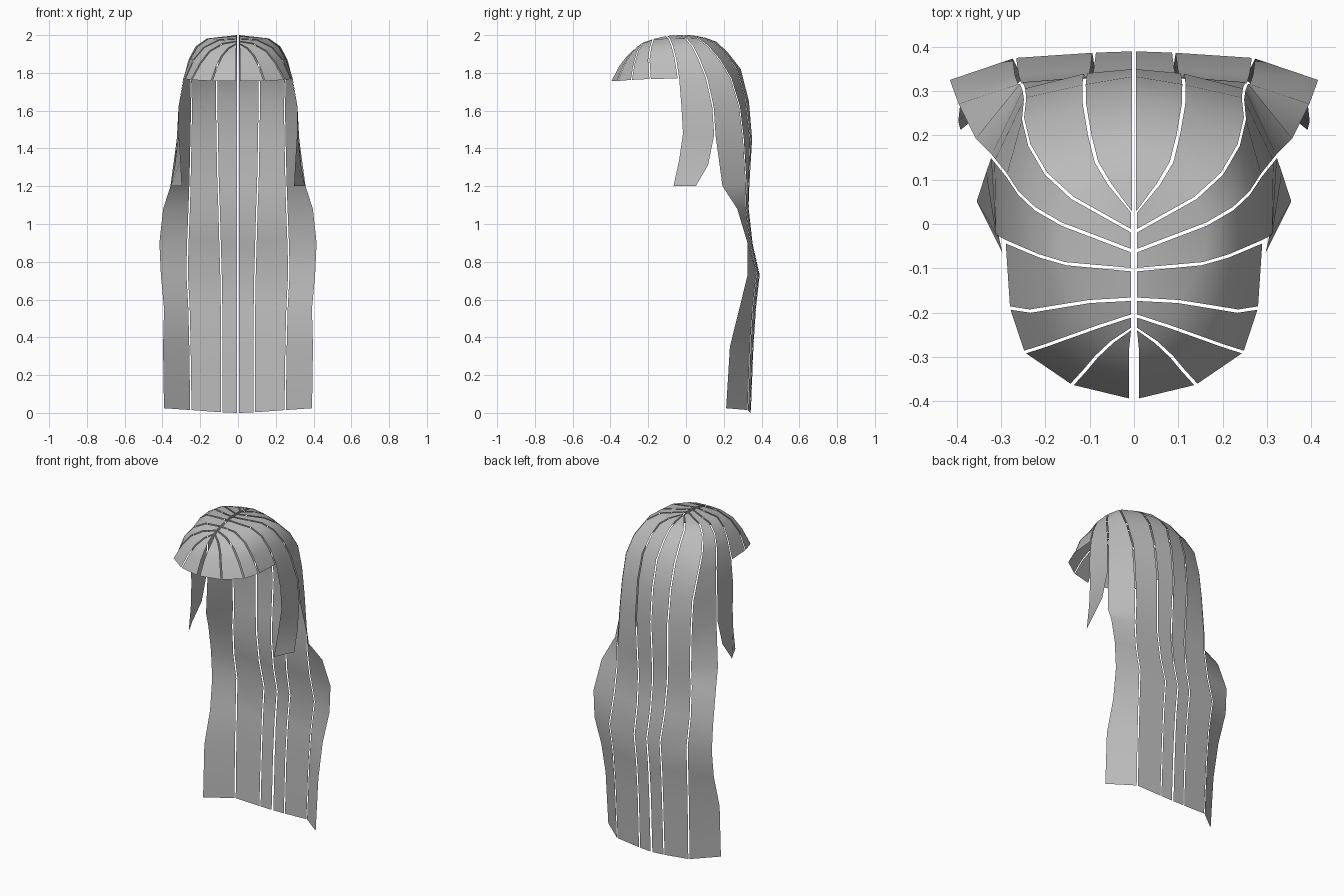
import bpy
from mathutils import Vector

cube = bpy.data.objects.get("Cube")
if cube:
    bpy.data.objects.remove(cube, do_unlink=True)

GAP = 0.004      # how far each lock is pulled in from its seam
PARTING = 0.007  # half width of the centre parting

hair = bpy.data.materials.new("hair_grey")
hair.use_nodes = True
hair_colour = (0.5, 0.5, 0.5, 1)
hair.diffuse_color = hair_colour
hair.node_tree.nodes["Principled BSDF"].inputs["Base Color"].default_value = hair_colour


def tail(widths, drop=0.0):
    """Lower back seam: shared wavy profile (y, z) with its own widths."""
    profile = [(.335, 1.2), (.332, 1.08), (.352, .9), (.39, .73),
               (.37, .55), (.357, .35), (.343, .0)]
    return [(x, y - drop, z + drop) for x, (y, z) in zip(widths, profile)]


def lock(name, seam_a, seam_b):
    """Loft a sheet between two seams and mirror it to the other side."""
    verts, faces = [], []
    for a, b in zip(seam_a, seam_b):
        a, b = Vector(a), Vector(b)
        across = b - a
        pull = across.normalized() * min(GAP, across.length / 3)
        # seams on the parting already carry their own gap
        verts.append(a if a.x <= PARTING else a + pull)
        verts.append(b if b.x <= PARTING else b - pull)
    for i in range(0, len(verts) - 2, 2):
        faces.append((i, i + 2, i + 3, i + 1))
    mesh = bpy.data.meshes.new(name)
    mesh.from_pydata(verts, [], faces)
    mesh.materials.append(hair)
    mesh.shade_smooth()
    obj = bpy.data.objects.new(name, mesh)
    bpy.context.collection.objects.link(obj)
    mirror = obj.modifiers.new("mirror", 'MIRROR')
    mirror.use_mirror_merge = False
    return obj


# Fringe seams, each running from the parting down to the hem
P = PARTING
fringe = [
    [(P, -.245, 1.95), (P, -.28, 1.92), (P, -.32, 1.88), (P, -.355, 1.835), (P, -.395, 1.757)],
    [(P, -.238, 1.955), (.05, -.267, 1.93), (.085, -.3, 1.89), (.11, -.33, 1.84), (.14, -.363, 1.757)],
    [(P, -.208, 1.967), (.08, -.232, 1.955), (.15, -.257, 1.915), (.2, -.275, 1.85), (.247, -.29, 1.763)],
    [(P, -.17, 1.98), (.1, -.175, 1.975), (.18, -.188, 1.935), (.235, -.197, 1.87), (.28, -.19, 1.768)],
    [(P, -.103, 1.995), (.155, -.09, 1.983), (.215, -.072, 1.94), (.255, -.055, 1.87), (.29, -.04, 1.77)],
]

# Crown seams behind the fringe, down to the height of the neck
side_crown = [(P, -.06, 2), (.165, 0, 1.982), (.225, .035, 1.94), (.262, .07, 1.87),
              (.288, .11, 1.77), (.315, .143, 1.62), (.323, .153, 1.47)]
outer_crown = [(P, -.015, 2), (.14, .06, 1.985), (.2, .115, 1.945), (.238, .18, 1.87),
               (.252, .24, 1.77), (.247, .285, 1.62), (.25, .305, 1.45)]
inner_crown = [(P, .03, 2), (.055, .09, 1.987), (.085, .14, 1.965), (.1, .2, 1.915),
               (.112, .27, 1.82), (.113, .315, 1.67), (.11, .34, 1.45)]
centre_crown = [(.004, y, z) for y, z in
                [(.03, 2), (.1, 1.987), (.16, 1.965), (.22, 1.91),
                 (.29, 1.82), (.333, 1.65), (.35, 1.45)]]

# Face-framing side lock ends
side_front = fringe[-1] + [(.312, -.028, 1.62), (.313, -.02, 1.48), (.303, -.04, 1.34), (.295, -.07, 1.2)]
side_back = side_crown + [(.335, .12, 1.31), (.357, .055, 1.2)]

# Long back seams
flare = side_crown + [(.36, .19, 1.2), (.4, .27, 1.08), (.42, .325, .9), (.412, .325, .73),
                      (.395, .28, .55), (.4, .23, .35), (.395, .21, .025)]
outer_back = outer_crown + tail([.255, .258, .265, .27, .26, .255, .25], .015)
inner_back = inner_crown + tail([.105, .1, .095, .09, .087, .085, .085], .003)
centre_back = centre_crown + tail([.004, .004, .004, .004, .005, .006, .006])

names = ["fringe_centre", "fringe_inner", "fringe_outer", "fringe_temple"]
for name, a, b in zip(names, fringe, fringe[1:]):
    lock(name, a, b)
lock("side_lock", side_front, side_back)
lock("back_outer_lock", flare, outer_back)
lock("back_middle_lock", outer_back, inner_back)
lock("back_centre_lock", inner_back, centre_back)
